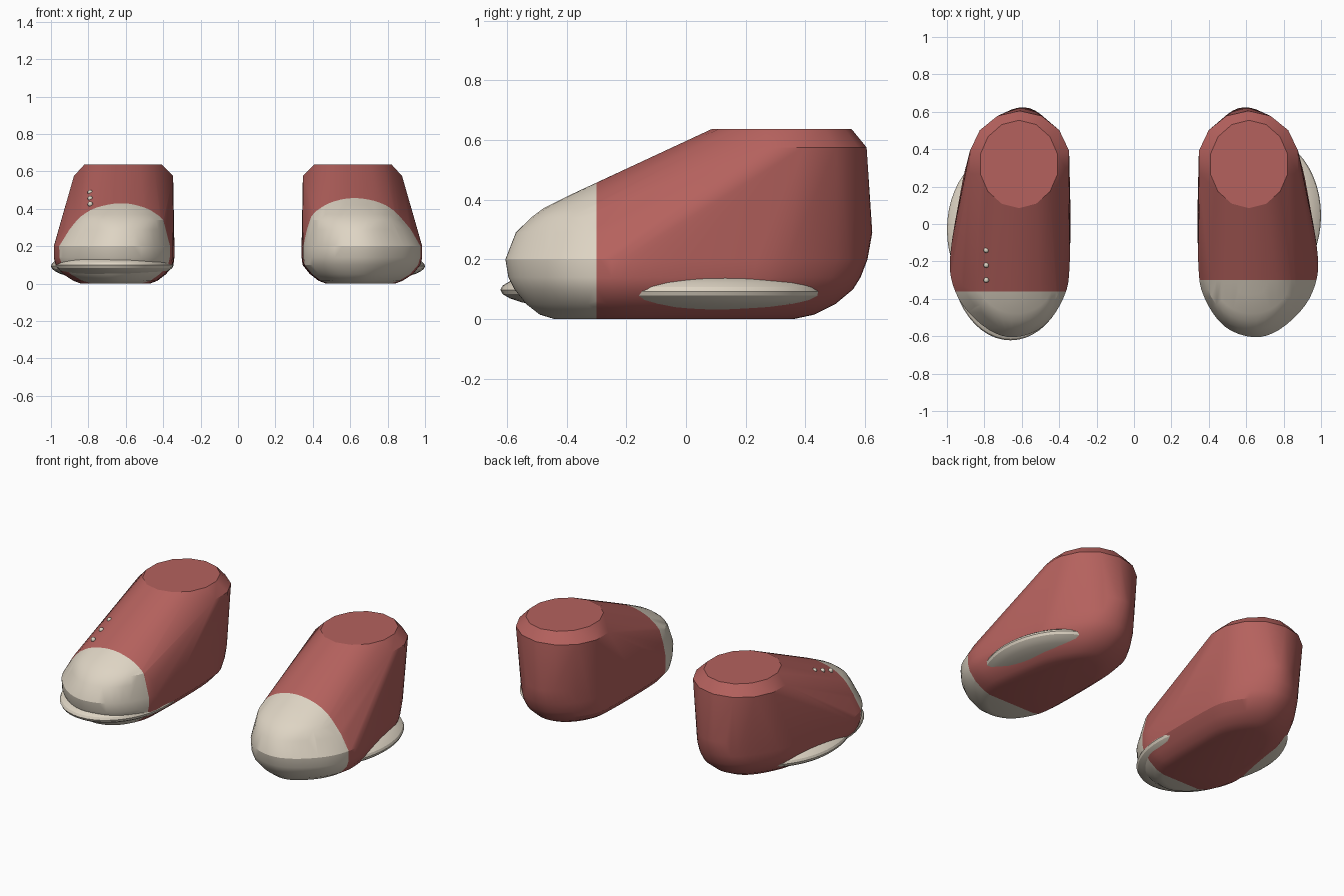
import bpy, bmesh, math
from mathutils import Vector

cube = bpy.data.objects.get("Cube")
if cube:
    bpy.data.objects.remove(cube, do_unlink=True)


def material(name, rgb):
    m = bpy.data.materials.new(name)
    m.use_nodes = True
    m.diffuse_color = (*rgb, 1)
    m.node_tree.nodes["Principled BSDF"].inputs["Base Color"].default_value = (*rgb, 1)
    return m


RED = material("brick red", (0.46, 0.12, 0.11))
CREAM = material("warm cream", (0.73, 0.66, 0.55))

# Plan outline of the left shoe, inner side first, running heel to toe
OUTLINE = [(0.60, 0.62), (0.47, 0.56), (0.37, 0.42), (0.34, 0.25), (0.34, -0.2),
           (0.37, -0.38), (0.48, -0.54), (0.64, -0.6), (0.78, -0.56), (0.92, -0.43),
           (0.985, -0.28), (0.985, -0.12), (0.94, 0.14), (0.89, 0.35), (0.75, 0.56)]

# Horizontal levels: height, inner x, outer x, toe y, heel y
LEVELS = [(0.0, 0.47, 0.84, -0.44, 0.36), (0.015, 0.43, 0.88, -0.49, 0.43),
          (0.05, 0.385, 0.935, -0.535, 0.50), (0.1, 0.345, 0.975, -0.575, 0.56),
          (0.14, 0.34, 0.985, -0.595, 0.585), (0.2, 0.34, 0.985, -0.605, 0.608),
          (0.29, 0.355, 0.94, -0.57, 0.624)]

# Rounded rings: height, centre x, centre y, radius x, radius y
RINGS = [(0.34, 0.63, -0.28, 0.245, 0.24), (0.37, 0.63, -0.28, 0.21, 0.2),
         (0.42, 0.625, -0.26, 0.14, 0.12),
         (0.575, 0.612, 0.33, 0.272, 0.275), (0.636, 0.615, 0.32, 0.212, 0.235)]


def smooth_loop(pts, steps=4):
    """Closed Catmull-Rom curve through the points."""
    n, out = len(pts), []
    for i in range(n):
        a, b, c, d = (Vector(pts[(i + k) % n]) for k in (-1, 0, 1, 2))
        for s in range(steps):
            t = s / steps
            out.append(0.5 * (2 * b + (c - a) * t + (2 * a - 5 * b + 4 * c - d) * t ** 2
                              + (3 * b - a - 3 * c + d) * t ** 3))
    return out


def finish(bm, name, mats):
    mesh = bpy.data.meshes.new(name)
    bm.to_mesh(mesh)
    bm.free()
    for m in mats:
        mesh.materials.append(m)
    obj = bpy.data.objects.new(name, mesh)
    bpy.context.collection.objects.link(obj)
    bpy.ops.object.select_all(action="DESELECT")
    obj.select_set(True)
    bpy.context.view_layer.objects.active = obj
    bpy.ops.object.shade_smooth_by_angle(angle=math.radians(25))
    return obj


def shoe(name, side, cap_y):
    """Convex shoe body with a cream toe cap in front of cap_y."""
    bm = bmesh.new()
    loop = smooth_loop(OUTLINE)
    lo = [min(p[k] for p in loop) for k in (0, 1)]
    hi = [max(p[k] for p in loop) for k in (0, 1)]
    for z, x0, x1, y0, y1 in LEVELS:
        for p in loop:
            x = x0 + (x1 - x0) * (p.x - lo[0]) / (hi[0] - lo[0])
            y = y0 + (y1 - y0) * (p.y - lo[1]) / (hi[1] - lo[1])
            bm.verts.new((side * x, y, z))
    for z, cx, cy, rx, ry in RINGS:
        count = 14 if z > 0.5 else 32
        for i in range(count):
            a = math.tau * (i + 0.5) / count
            bm.verts.new((side * (cx + rx * math.cos(a)), cy + ry * math.sin(a), z))
    hull = bmesh.ops.convex_hull(bm, input=bm.verts)
    spare = set(hull["geom_interior"]) | set(hull["geom_unused"])
    bmesh.ops.delete(bm, geom=[v for v in spare if isinstance(v, bmesh.types.BMVert)],
                     context="VERTS")
    bmesh.ops.dissolve_limit(bm, angle_limit=0.01, verts=bm.verts, edges=bm.edges)
    bmesh.ops.bisect_plane(bm, geom=bm.verts[:] + bm.edges[:] + bm.faces[:],
                           plane_co=(0, cap_y, 0), plane_no=(0, 1, 0))
    bmesh.ops.recalc_face_normals(bm, faces=bm.faces)
    for f in bm.faces:
        f.material_index = int(f.calc_center_median().y < cap_y)
    return finish(bm, name, [RED, CREAM])


def ellipsoid(name, centre, radii):
    bm = bmesh.new()
    bmesh.ops.create_uvsphere(bm, u_segments=48, v_segments=16, radius=1)
    bmesh.ops.scale(bm, vec=radii, verts=bm.verts)
    bmesh.ops.translate(bm, vec=centre, verts=bm.verts)
    return finish(bm, name, [CREAM])


shoe("left_shoe", 1, -0.30)
shoe("right_shoe", -1, -0.36)

# Sole trim: flat lenses that break through the sides and the right toe
ellipsoid("left_side_trim", (0.69, 0.045, 0.093), (0.31, 0.42, 0.075))
ellipsoid("right_side_trim", (-0.69, -0.03, 0.093), (0.31, 0.42, 0.075))
ellipsoid("right_toe_trim", (-0.66, -0.2, 0.098), (0.315, 0.422, 0.075))

# Lace ends showing on the right instep
for i, (x, y, z) in enumerate([(-0.79, -0.14, 0.487), (-0.79, -0.22, 0.455),
                               (-0.79, -0.30, 0.425), (-0.53, -0.32, 0.42)]):
    r = 0.014 if i < 3 else 0.007
    ellipsoid(f"lace_end_{i + 1}", (x, y, z), (r, r, r))
